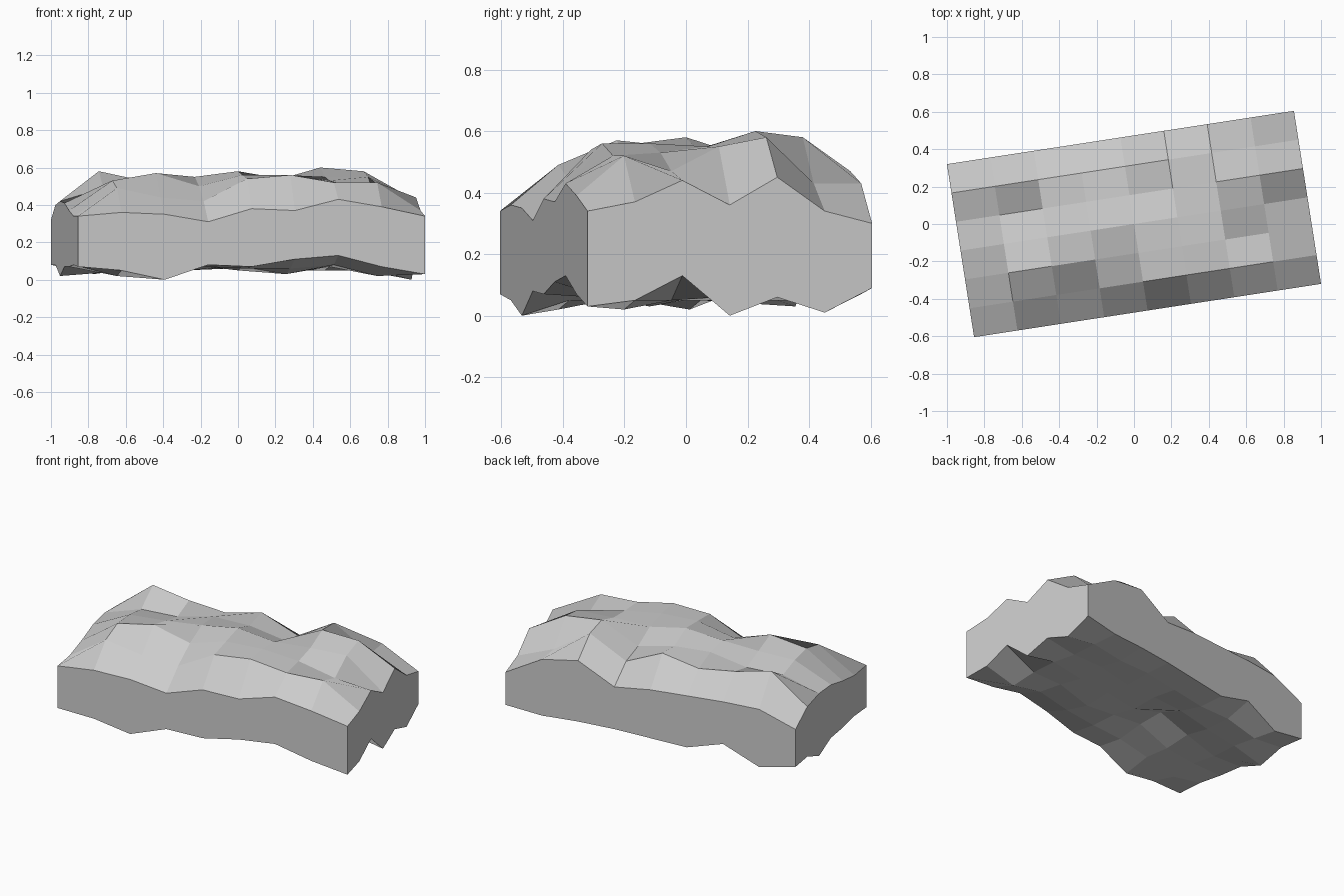
import bpy, bmesh
from mathutils import Vector

if "Cube" in bpy.data.objects:
    bpy.data.objects.remove(bpy.data.objects["Cube"])

# Height fields in hundredths: one row per strip, front to back, left to right
TOP = ["34 36 35 31 38 37 43 39 34",
       "34 49 44 42 54 56 52 52 37",
       "37 53 57 50 56 56 53 47 44",
       "41 52 53 55 58 54 55 55 36",
       "42 49 49 54 53 48 60 58 45",
       "40 58 53 50 55 45 58 43 34",
       "32 40 40 39 38 35 47 43 30"]
BOTTOM = ["7 5 0 8 7 11 13 7 3",
          "8 2 5 7 6 6 8 2 5",
          "7 5 5 11 7 3 7 5 13",
          "7 4 8 13 5 6 5 6 0",
          "2 5 6 8 7 5 7 5 6",
          "8 4 7 5 6 7 5 6 1",
          "8 3 13 6 7 8 8 7 9"]
NX, NY = 9, 7
CORNER = Vector((-0.855, -0.605, 0))
ALONG = Vector((0.2319, 0.0356, 0))
ACROSS = Vector((-0.0242, 0.1542, 0))

bm = bmesh.new()


def sheet(rows, flip):
    """Grid of quads over the turned rectangle, displaced by the heights."""
    grid = [[bm.verts.new(CORNER + ALONG * i + ACROSS * j + Vector((0, 0, int(h) / 100)))
             for i, h in enumerate(row.split())] for j, row in enumerate(rows)]
    for j in range(NY - 1):
        for i in range(NX - 1):
            q = [grid[j][i], grid[j][i + 1], grid[j + 1][i + 1], grid[j + 1][i]]
            bm.faces.new(q[::-1] if flip else q)
    return grid


# Rough upper and lower surfaces
top = sheet(TOP, False)
bottom = sheet(BOTTOM, True)

# Flat cut sides around the rim
rim = ([(i, 0) for i in range(NX - 1)] + [(NX - 1, j) for j in range(NY - 1)]
       + [(i, NY - 1) for i in range(NX - 1, 0, -1)] + [(0, j) for j in range(NY - 1, 0, -1)])
for (a, b), (c, d) in zip(rim, rim[1:] + rim[:1]):
    bm.faces.new((bottom[b][a], bottom[d][c], top[d][c], top[b][a]))

bmesh.ops.recalc_face_normals(bm, faces=bm.faces)
mesh = bpy.data.meshes.new("rock_slab")
bm.to_mesh(mesh)
bm.free()
bpy.context.collection.objects.link(bpy.data.objects.new("rock_slab", mesh))
